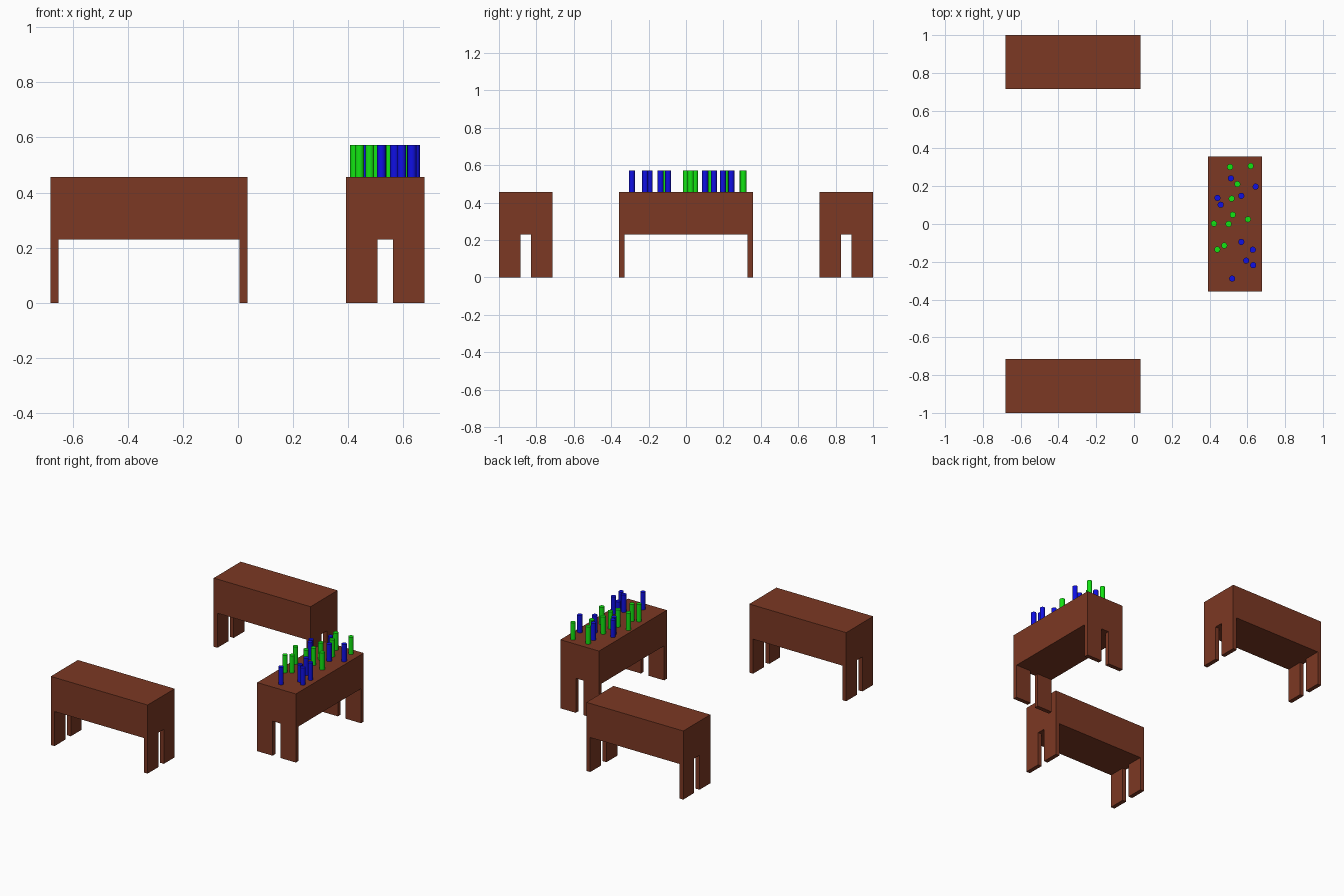
import bpy, bmesh
from math import pi, radians
from mathutils import Matrix, Vector

if "Cube" in bpy.data.objects:
    bpy.data.objects.remove(bpy.data.objects["Cube"])

L, W, H, UNDER = 0.714, 0.285, 0.457, 0.23   # table length, width, height, underside
LEG_T, LEG_W = 0.028, 0.114                  # leg thickness and width
PEG_R, PEG_H = 0.016, 0.115


def material(name, rgb):
    m = bpy.data.materials.new(name)
    m.diffuse_color = (*rgb, 1)
    m.use_nodes = True
    m.node_tree.nodes["Principled BSDF"].inputs["Base Color"].default_value = m.diffuse_color
    return m


brown = material("brown_wood", (0.20, 0.04, 0.017))
green = material("green_paint", (0.006, 0.78, 0.006))
blue = material("blue_paint", (0.005, 0.005, 0.78))


def table(name, x, y, turn=0):
    bm = bmesh.new()

    def box(cx, cy, z0, z1, sx, sy):
        m = Matrix.Translation((cx, cy, (z0 + z1) / 2)) @ Matrix.Diagonal((sx, sy, z1 - z0, 1))
        bmesh.ops.create_cube(bm, size=1, matrix=m)

    # Deep solid top with a flat leg flush at each corner
    box(0, 0, UNDER, H, L, W)
    for sx in (-1, 1):
        for sy in (-1, 1):
            box(sx * (L - LEG_T) / 2, sy * (W - LEG_W) / 2, 0, UNDER, LEG_T, LEG_W)
    bmesh.ops.remove_doubles(bm, verts=bm.verts, dist=1e-5)
    me = bpy.data.meshes.new(name)
    bm.to_mesh(me)
    bm.free()
    me.materials.append(brown)
    ob = bpy.data.objects.new(name, me)
    ob.location = (x, y, 0)
    ob.rotation_euler.z = turn
    bpy.context.collection.objects.link(ob)


def peg(name, x, y, mat):
    bpy.ops.mesh.primitive_cylinder_add(vertices=24, radius=PEG_R, depth=PEG_H,
                                        location=(x, y, H + PEG_H / 2))
    ob = bpy.context.object
    ob.name = name
    ob.data.materials.append(mat)
    bpy.ops.object.shade_smooth_by_angle(angle=radians(35))


# Three tables
table("front_table", -0.323, -0.8575)
table("back_table", -0.323, 0.8575)
table("side_table", 0.534, 0, pi / 2)

# Pegs scattered on the side table
greens = [(0.509, 0.302), (0.618, 0.307), (0.547, 0.211), (0.517, 0.134), (0.523, 0.049),
          (0.423, 0.002), (0.501, 0.0), (0.603, 0.025), (0.478, -0.114), (0.441, -0.135)]
blues = [(0.513, 0.242), (0.644, 0.198), (0.568, 0.149), (0.442, 0.138), (0.459, 0.102),
         (0.568, -0.095), (0.629, -0.136), (0.594, -0.194), (0.631, -0.218), (0.520, -0.289)]
for label, spots, mat in (("green_peg", greens, green), ("blue_peg", blues, blue)):
    for i, (x, y) in enumerate(spots, 1):
        peg(f"{label}_{i}", x, y, mat)
